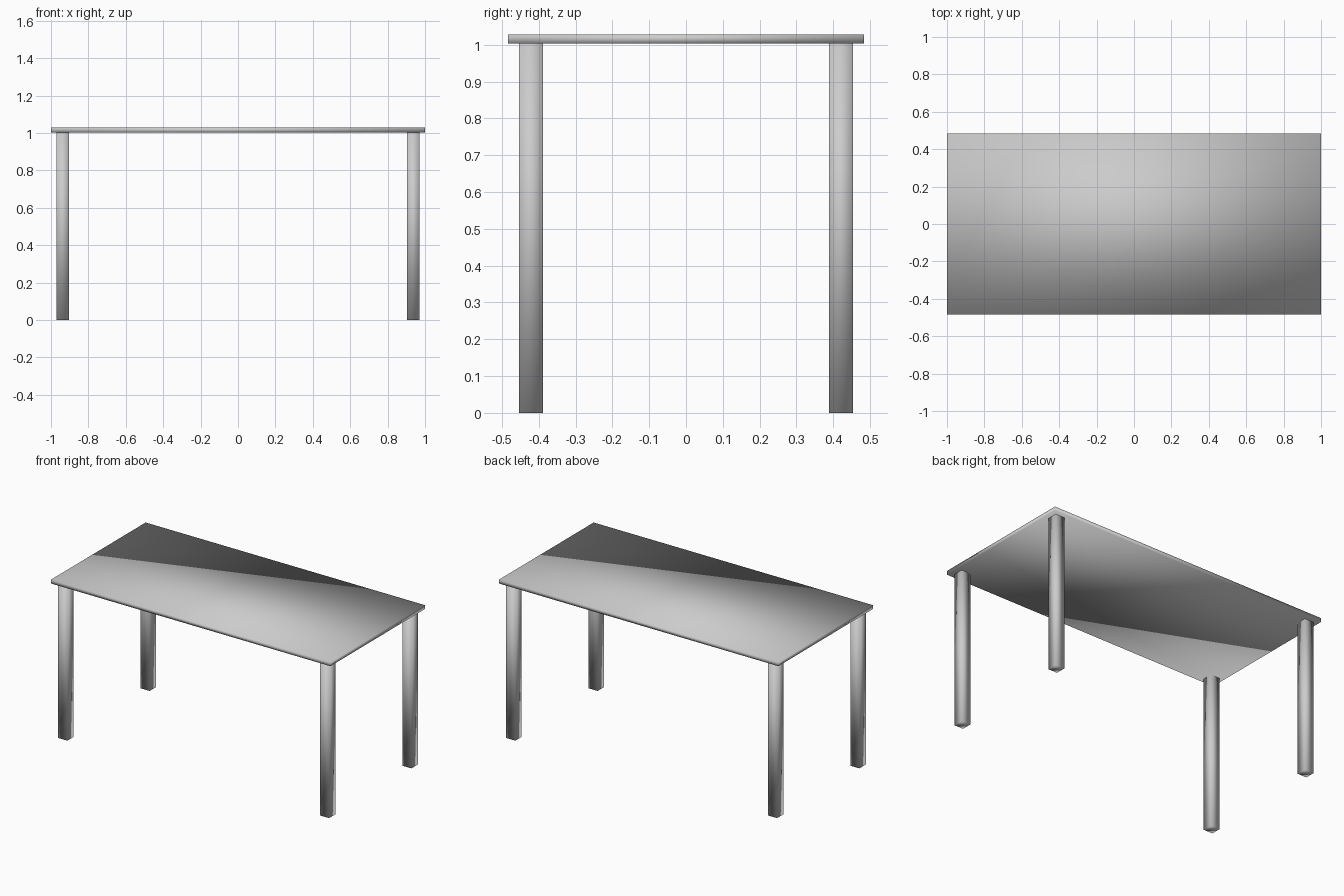
import bpy

if "Cube" in bpy.data.objects:
    bpy.data.objects.remove(bpy.data.objects["Cube"])


def box(name, center, size):
    """Smooth-shaded box given by centre and full size."""
    bpy.ops.mesh.primitive_cube_add(size=1, location=center)
    ob = bpy.context.object
    ob.name = name
    ob.scale = size
    bpy.ops.object.transform_apply(location=False, rotation=False, scale=True)
    bpy.ops.object.shade_smooth()
    return ob


LEG_H = 1.003
TOP_T = 0.025
LEG_W = 0.065

# Table top
box("table_top", (0, 0, LEG_H + TOP_T / 2), (2.0, 0.968, TOP_T))

# Four square legs set in from the corners
for side, sx in (("left", -1), ("right", 1)):
    for end, sy in (("front", -1), ("back", 1)):
        box(f"{end}_{side}_leg", (sx * 0.937, sy * 0.421, LEG_H / 2),
            (LEG_W, LEG_W, LEG_H))
